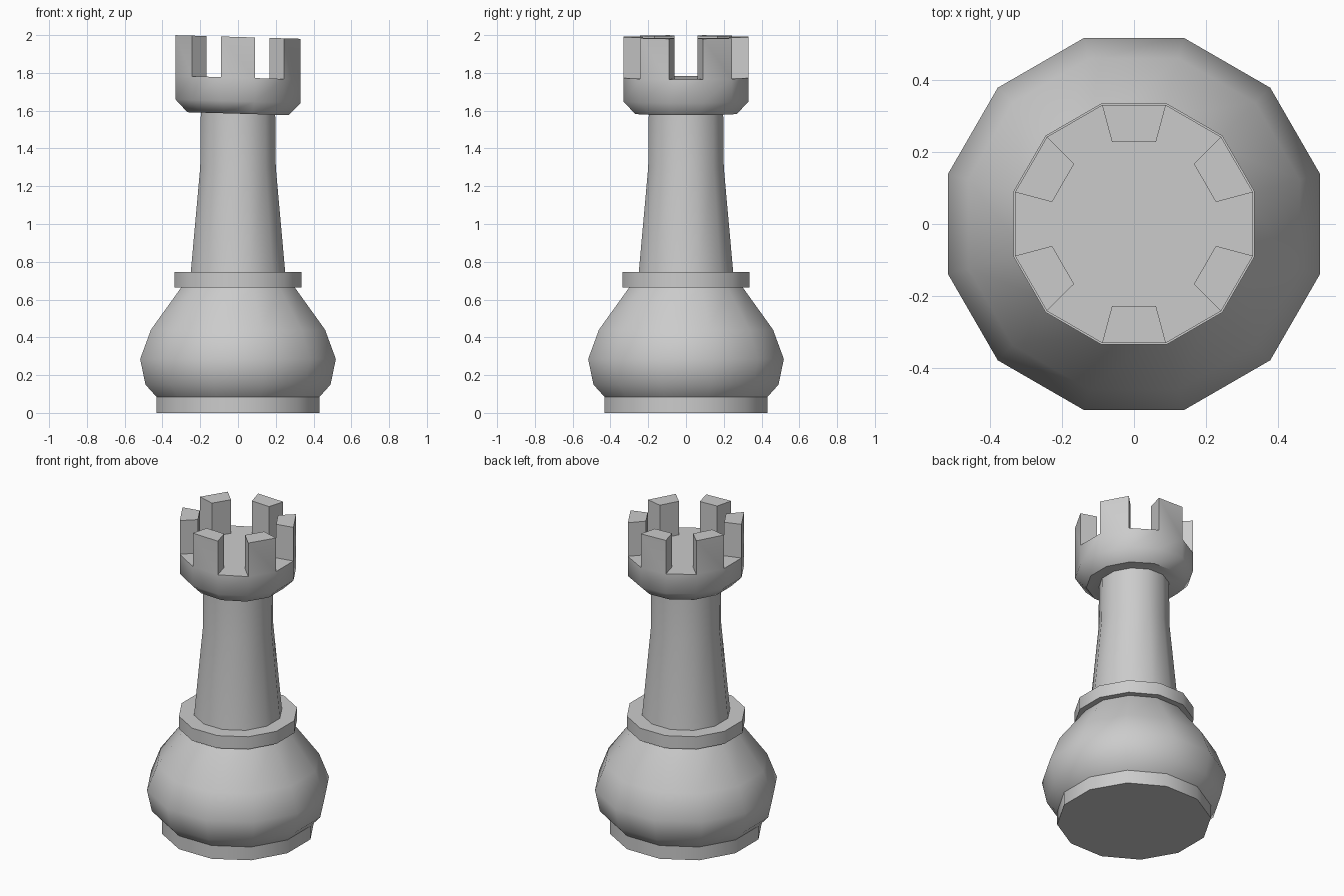
import bpy, bmesh, math

SIDES = 12
TILT = 0.029          # the head leans slightly down towards +x

cube = bpy.data.objects.get("Cube")
if cube:
    bpy.data.objects.remove(cube, do_unlink=True)

grey = bpy.data.materials.new("light_grey")
grey.use_nodes = True
colour = (0.6, 0.6, 0.6, 1)
grey.diffuse_color = colour
grey.node_tree.nodes["Principled BSDF"].inputs["Base Color"].default_value = colour


def lathe(bm, profile):
    """Turn (flat-side radius, height) pairs into a closed twelve-sided solid."""
    rings = []
    for apothem, z in profile:
        r = apothem / math.cos(math.pi / SIDES)
        angles = [2 * math.pi * (i + 0.5) / SIDES for i in range(SIDES)]
        rings.append([bm.verts.new((r * math.cos(a), r * math.sin(a), z)) for a in angles])
    bands = []
    for low, high in zip(rings, rings[1:]):
        bands.append([bm.faces.new((low[i], low[(i + 1) % SIDES],
                                    high[(i + 1) % SIDES], high[i]))
                      for i in range(SIDES)])
    bm.faces.new(rings[0][::-1])
    bm.faces.new(rings[-1])
    return bands


def finish(bm, name):
    bmesh.ops.recalc_face_normals(bm, faces=bm.faces[:])
    mesh = bpy.data.meshes.new(name)
    bm.to_mesh(mesh)
    bm.free()
    mesh.materials.append(grey)
    obj = bpy.data.objects.new(name, mesh)
    bpy.context.collection.objects.link(obj)
    bpy.ops.object.select_all(action='DESELECT')
    obj.select_set(True)
    bpy.context.view_layer.objects.active = obj
    bpy.ops.object.shade_smooth_by_angle(angle=math.radians(46))


# Turned parts
parts = {
    "base_ring": [(0.432, 0), (0.432, 0.085)],
    "bulb": [(0.432, 0.085), (0.49, 0.15), (0.518, 0.285), (0.461, 0.44), (0.3, 0.665)],
    "collar": [(0.336, 0.665), (0.336, 0.745)],
    "shaft": [(0.25, 0.745), (0.2, 1.3), (0.197, 1.59)],
}
for part_name, part_profile in parts.items():
    part = bmesh.new()
    lathe(part, part_profile)
    finish(part, part_name)

# Head: a cup whose rim is raised on every other side to form the battlements
head = bmesh.new()
bands = lathe(head, [(0.268, 1.584), (0.331, 1.65), (0.331, 1.775), (0.228, 1.775)])
rim = bands[-1]
raised = bmesh.ops.extrude_discrete_faces(head, faces=rim[0::2])["faces"]
top_verts = list({v for f in raised for v in f.verts})
bmesh.ops.translate(head, verts=top_verts, vec=(0, 0, 0.215))
for v in head.verts:
    v.co.z -= TILT * v.co.x
finish(head, "battlement_head")
